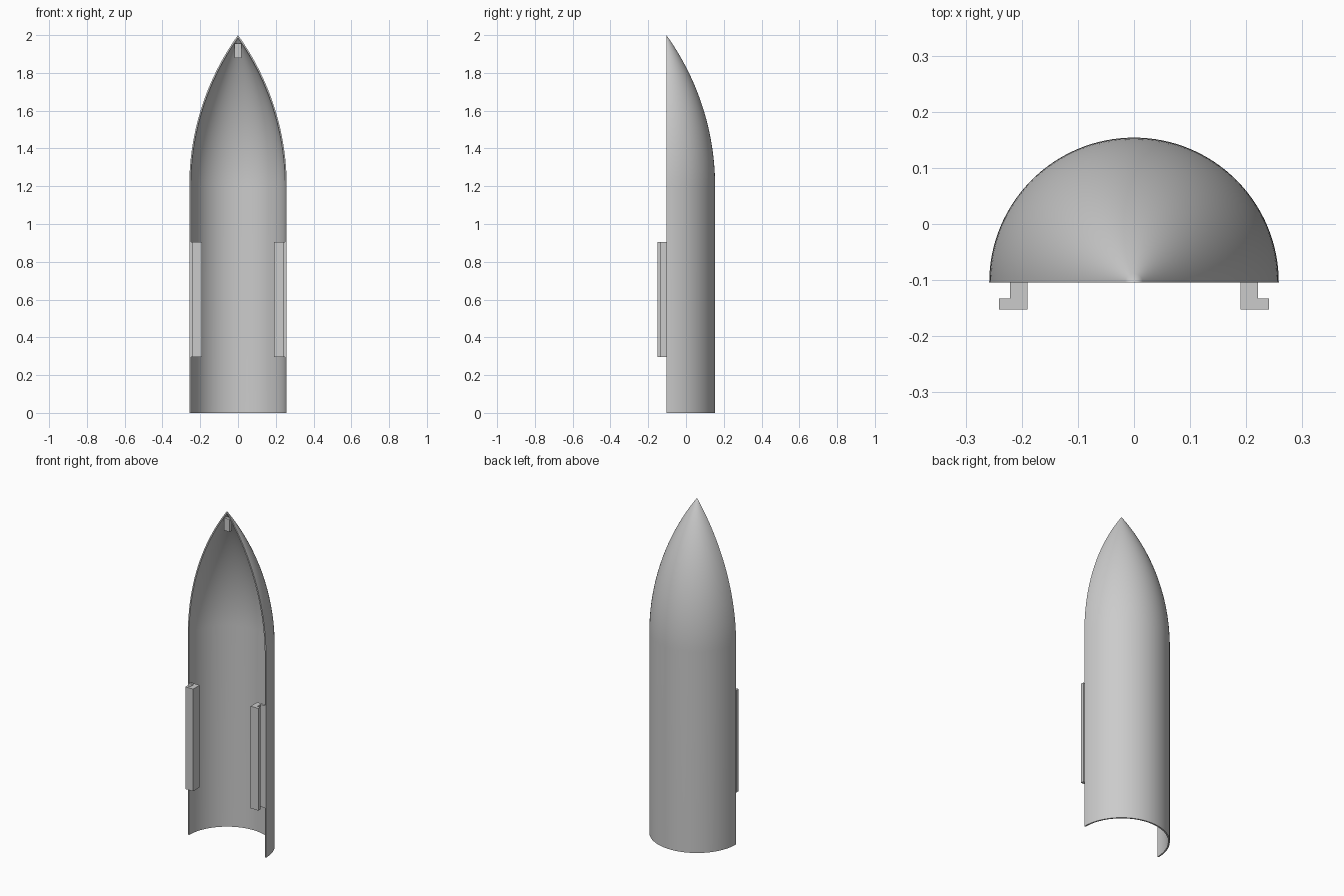
import bpy, bmesh
from math import sin, cos, pi, sqrt, asin, radians

if "Cube" in bpy.data.objects:
    bpy.data.objects.remove(bpy.data.objects["Cube"], do_unlink=True)

RADIUS, WALL = 0.258, 0.008
SHOULDER, HEIGHT = 1.2, 2.0
SPLIT_Y = -0.104          # plane where the half shell is cut
SEGMENTS, NOSE_STEPS = 64, 32

gray = bpy.data.materials.new("light gray")
gray.use_nodes = True
gray.diffuse_color = (0.6, 0.6, 0.6, 1)
gray.node_tree.nodes["Principled BSDF"].inputs["Base Color"].default_value = (0.6, 0.6, 0.6, 1)


def finish(name, bm):
    bmesh.ops.remove_doubles(bm, verts=bm.verts, dist=1e-5)
    bmesh.ops.recalc_face_normals(bm, faces=bm.faces)
    mesh = bpy.data.meshes.new(name)
    bm.to_mesh(mesh)
    bm.free()
    mesh.materials.append(gray)
    obj = bpy.data.objects.new(name, mesh)
    bpy.context.collection.objects.link(obj)
    return obj


def prism(name, outline, z0, z1):
    """Extrude an outline in x, y from z0 up to z1."""
    bm = bmesh.new()
    face = bm.faces.new([bm.verts.new((x, y, z0)) for x, y in outline])
    top = bmesh.ops.extrude_face_region(bm, geom=[face])["geom"]
    bmesh.ops.translate(bm, vec=(0, 0, z1 - z0),
                        verts=[v for v in top if isinstance(v, bmesh.types.BMVert)])
    return finish(name, bm)


def ogive(offset):
    """Radius and height pairs of a cylinder with a tangent ogive nose."""
    length = HEIGHT - SHOULDER
    rho = (RADIUS ** 2 + length ** 2) / (2 * RADIUS)
    centre, arc = RADIUS - rho, rho - offset
    end = asin(sqrt(arc ** 2 - centre ** 2) / arc)
    points = [(RADIUS - offset, 0)]
    for i in range(NOSE_STEPS + 1):
        a = end * i / NOSE_STEPS
        points.append((max(0, centre + arc * cos(a)), SHOULDER + arc * sin(a)))
    return points


# Half shell: outer and inner skins joined along the base and the split plane
bm = bmesh.new()


def skin(profile):
    return [[bm.verts.new((r * cos(pi * s / SEGMENTS), SPLIT_Y + r * sin(pi * s / SEGMENTS), z))
             for r, z in profile] for s in range(SEGMENTS + 1)]


outer, inner = skin(ogive(0)), skin(ogive(WALL))
for s in range(SEGMENTS):
    for side in (outer, inner):
        a, b = side[s], side[s + 1]
        for i in range(len(a) - 1):
            bm.faces.new((a[i], b[i], b[i + 1], a[i + 1]))
    bm.faces.new((outer[s][0], outer[s + 1][0], inner[s + 1][0], inner[s][0]))
for s in (0, SEGMENTS):
    a, b = outer[s], inner[s]
    for i in range(len(a) - 1):
        bm.faces.new((a[i], a[i + 1], b[i + 1], b[i]))
shell = finish("half_shell", bm)
bpy.context.view_layer.objects.active = shell
shell.select_set(True)
bpy.ops.object.shade_smooth_by_angle(angle=radians(30))

# Hooked rails, each with a flange reaching the shell wall
rail = [(0.19, -0.152), (0.241, -0.152), (0.241, -0.133), (0.221, -0.133),
        (0.221, SPLIT_Y), (0.253, SPLIT_Y), (0.253, -0.09), (0.19, -0.09)]
for side, sign in (("left", 1), ("right", -1)):
    prism(side + "_rail", [(sign * x, y) for x, y in rail], 0.295, 0.905)

# Locking tab inside the nose
tab = [(-0.018, SPLIT_Y), (0.018, SPLIT_Y), (0.018, -0.084), (-0.018, -0.084)]
prism("nose_tab", tab, 1.88, 1.955)
